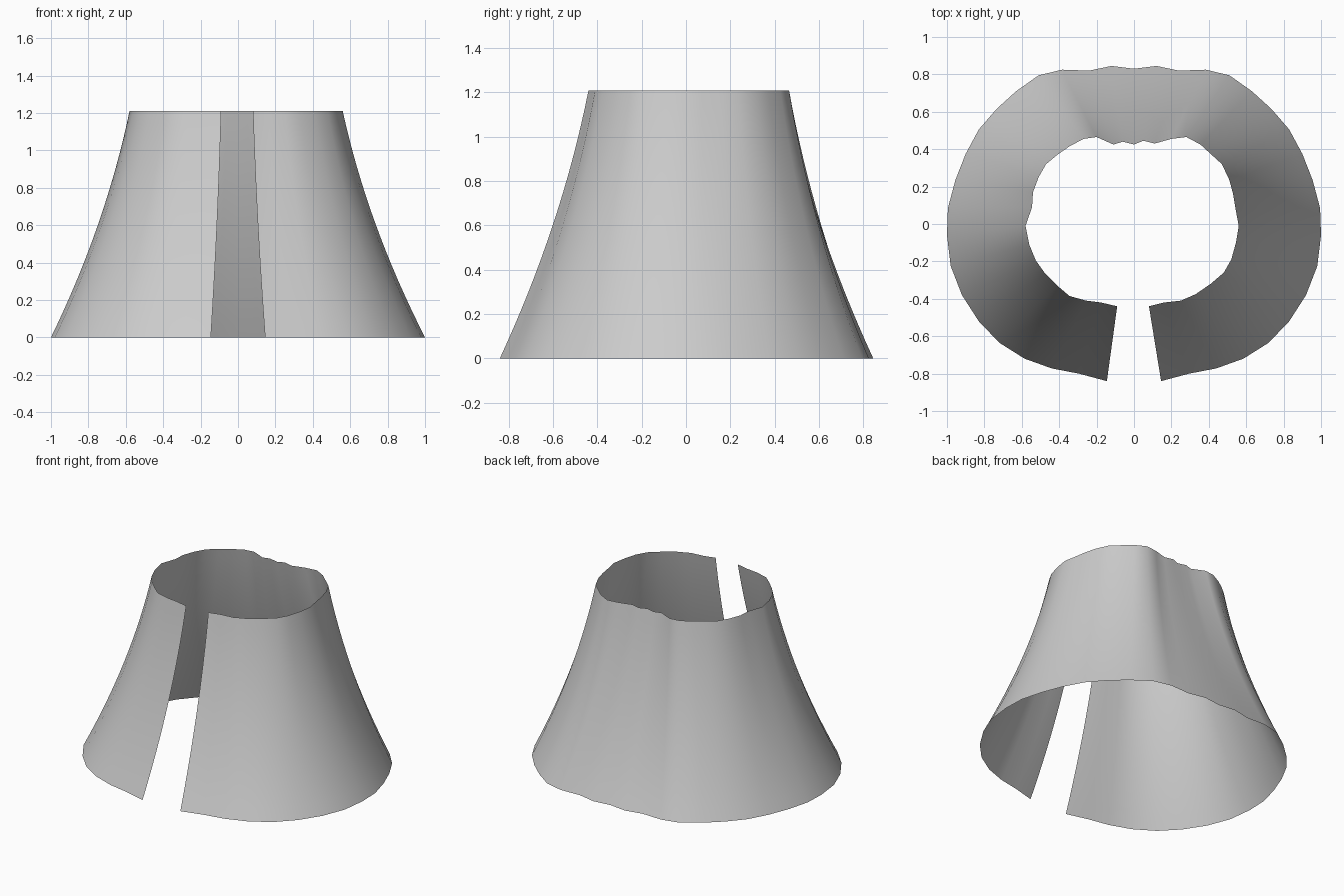
import bpy, bmesh, math

HEIGHT, ROWS = 1.21, 16

# Hem outline: right half from the front slit round to the back, then mirrored
half = [(.145, -.84), (.295, -.80), (.44, -.772), (.585, -.72), (.72, -.635), (.83, -.52),
        (.92, -.38), (.98, -.225), (1, -.06), (.995, .085), (.955, .235), (.90, .375),
        (.83, .505), (.735, .615), (.63, .71), (.51, .795), (.385, .825), (.24, .82),
        (.12, .845)]
hem = half + [(0, .83)] + [(-x, y) for x, y in reversed(half)]

# Wavy collar outline, point for point with the hem
collar = [(.08, -.44), (.16, -.42), (.25, -.41), (.33, -.375), (.41, -.32), (.48, -.26),
          (.52, -.19), (.545, -.10), (.56, -.01), (.545, .07), (.53, .16), (.51, .235),
          (.47, .32), (.415, .37), (.355, .425), (.28, .465), (.20, .455), (.11, .43),
          (.05, .445), (0, .425), (-.06, .44), (-.11, .425), (-.20, .465), (-.27, .455),
          (-.345, .415), (-.41, .37), (-.47, .32), (-.51, .25), (-.54, .17), (-.545, .09),
          (-.58, -.01), (-.56, -.11), (-.525, -.195), (-.475, -.265), (-.41, -.33),
          (-.345, -.385), (-.255, -.41), (-.175, -.42), (-.09, -.44)]

# Flared cloth: a single open sheet lofted from hem to collar
bm = bmesh.new()
rows = []
for r in range(ROWS + 1):
    t = r / ROWS
    f = t + .4 * t * (1 - t)
    rows.append([bm.verts.new((a[0] + (b[0] - a[0]) * f, a[1] + (b[1] - a[1]) * f, HEIGHT * t))
                 for a, b in zip(hem, collar)])
for low, high in zip(rows, rows[1:]):
    for i in range(len(hem) - 1):
        bm.faces.new((low[i], low[i + 1], high[i + 1], high[i])).smooth = True

mesh = bpy.data.meshes.new("flared_cape")
bm.to_mesh(mesh)
bm.free()
cape = bpy.data.objects.new("flared_cape", mesh)
bpy.context.collection.objects.link(cape)

# Plain light grey cloth
grey = bpy.data.materials.new("light_grey")
grey.diffuse_color = (.6, .6, .6, 1)
mesh.materials.append(grey)
